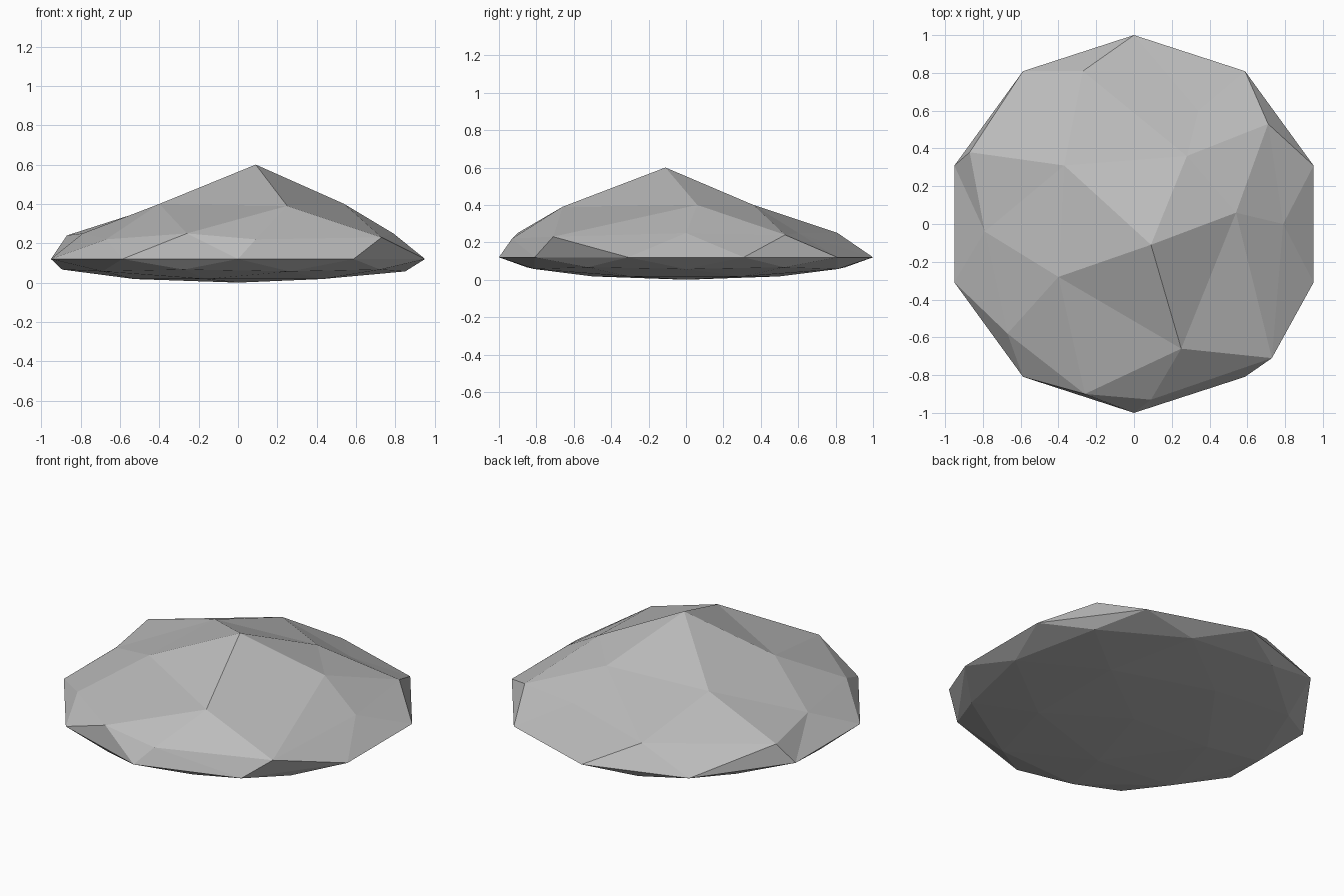
import bpy
import bmesh
from math import atan2, tau

cube = bpy.data.objects.get("Cube")
if cube:
    bpy.data.objects.remove(cube, do_unlink=True)

BASE_HEIGHT = 0.12

# Weathered positions of the upper rings, counter-clockwise from +x
PEAK = [(0.09, -0.11, 0.6)]
SHOULDER = [(0.54, 0.06, 0.4), (0.28, 0.36, 0.4), (-0.37, 0.31, 0.4),
            (-0.4, -0.28, 0.4), (0.25, -0.66, 0.39)]
RIDGE = [(0.71, 0.53, 0.24), (-0.27, 0.81, 0.25), (-0.79, -0.04, 0.25),
         (-0.26, -0.9, 0.25), (0.73, -0.71, 0.23)]
SKIRT = [(0.79, 0, 0.25), (0.34, 0.6, 0.25), (-0.87, 0.38, 0.24),
         (-0.67, -0.58, 0.22), (0.09, -0.93, 0.22)]


def angle(vert):
    return round(atan2(vert.co.y, vert.co.x), 3) % tau


def ring(verts, low, high):
    found = [v for v in verts if low < v.co.z < high]
    return sorted(found, key=angle)


def make_material(name, value):
    mat = bpy.data.materials.new(name)
    mat.use_nodes = True
    color = (value, value, value, 1)
    mat.diffuse_color = color
    for node in mat.node_tree.nodes:
        if node.type == "BSDF_PRINCIPLED":
            node.inputs["Base Color"].default_value = color
            node.inputs["Roughness"].default_value = 0.9
    return mat


# Faceted ball: shallow regular underside, uneven raised top
bm = bmesh.new()
bmesh.ops.create_icosphere(bm, subdivisions=2, radius=1)
rings = [(ring(bm.verts, 0.9, 2), PEAK),
         (ring(bm.verts, 0.7, 0.9), SHOULDER),
         (ring(bm.verts, 0.5, 0.7), RIDGE),
         (ring(bm.verts, 0.3, 0.5), SKIRT)]
underside = [v for v in bm.verts if v.co.z < 0.1]

for verts, targets in rings:
    for vert, target in zip(verts, targets):
        vert.co = target
for vert in underside:
    vert.co.z = BASE_HEIGHT * (1 + vert.co.z)

bmesh.ops.recalc_face_normals(bm, faces=bm.faces)
mesh = bpy.data.meshes.new("rock")
bm.to_mesh(mesh)
bm.free()

# Flat-shaded stone
for poly in mesh.polygons:
    poly.use_smooth = False
mesh.materials.append(make_material("stone grey", 0.5))
rock = bpy.data.objects.new("rock", mesh)
bpy.context.collection.objects.link(rock)
